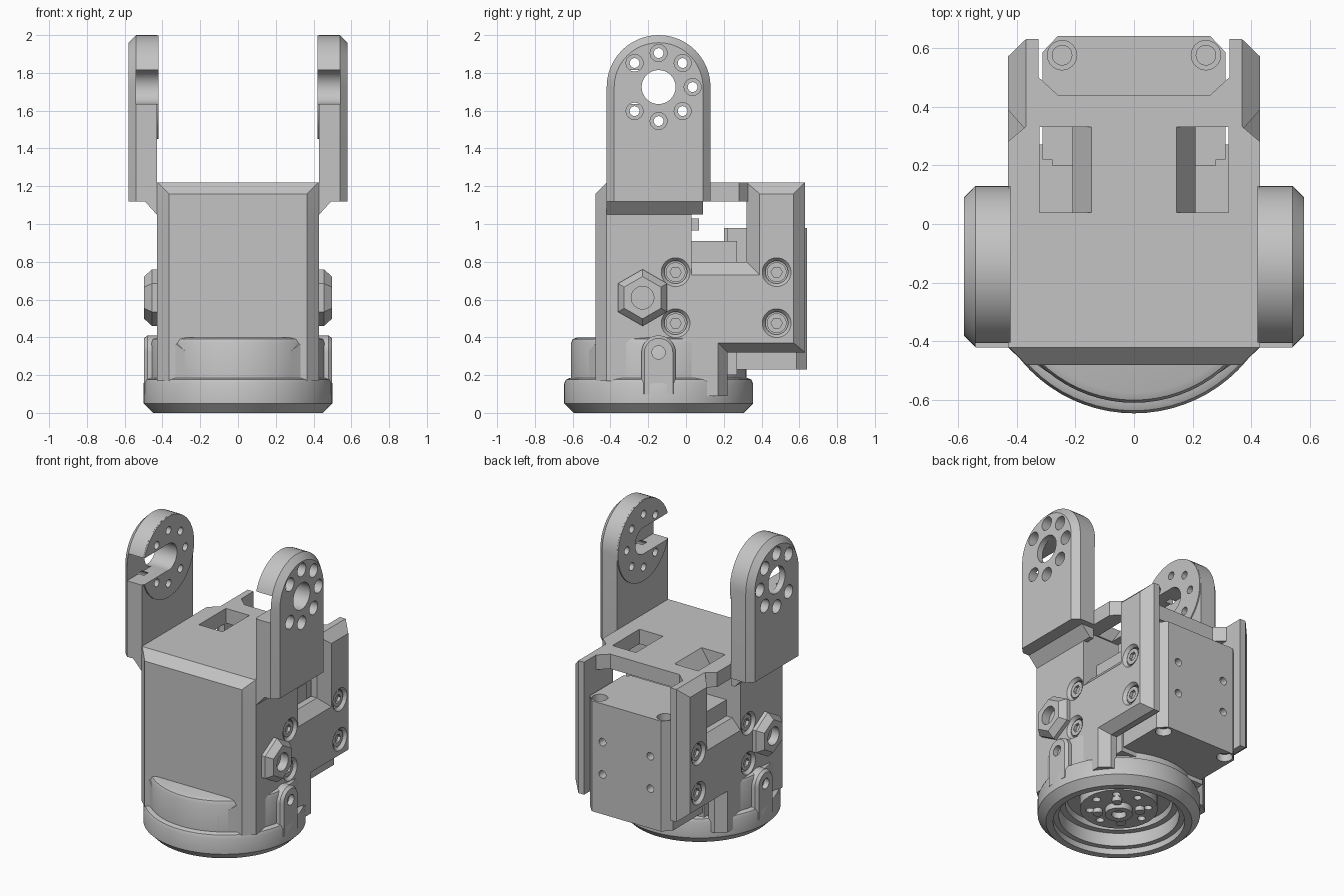
import bpy, bmesh, math
from mathutils import Vector

if "Cube" in bpy.data.objects:
    bpy.data.objects.remove(bpy.data.objects["Cube"])

grey = bpy.data.materials.new("plain grey")
grey.use_nodes = True
grey.diffuse_color = (0.55, 0.55, 0.55, 1)
grey.node_tree.nodes["Principled BSDF"].inputs["Base Color"].default_value = (0.55, 0.55, 0.55, 1)

AX_Y = -0.145      # depth of the main turning axis
PIVOT_Z = 1.725    # height of the fork pivot
parts = []


def finish(name, bm, keep=True):
    bmesh.ops.recalc_face_normals(bm, faces=bm.faces)
    mesh = bpy.data.meshes.new(name)
    bm.to_mesh(mesh)
    bm.free()
    mesh.materials.append(grey)
    obj = bpy.data.objects.new(name, mesh)
    bpy.context.collection.objects.link(obj)
    if keep:
        parts.append(obj)
    else:
        obj.hide_render = True
    return obj


def loft(name, axis, sections, side=1, keep=True):
    """Skin matching outlines placed along an axis; side=-1 flips x."""
    place = {"x": lambda p, a, b: (p * side, a, b),
             "y": lambda p, a, b: (a * side, p, b),
             "z": lambda p, a, b: (a * side, b, p)}[axis]
    bm = bmesh.new()
    rings = [[bm.verts.new(place(p, a, b)) for a, b in pts] for p, pts in sections]
    n = len(rings[0])
    for r0, r1 in zip(rings, rings[1:]):
        for i in range(n):
            j = (i + 1) % n
            bm.faces.new((r0[i], r0[j], r1[j], r1[i]))
    bm.faces.new(rings[0])
    bm.faces.new(rings[-1])
    return finish(name, bm, keep)


def prism(name, axis, lo, hi, pts, side=1, keep=True):
    return loft(name, axis, [(lo, pts), (hi, pts)], side, keep)


def box(name, x0, x1, y0, y1, z0, z1, side=1, keep=True):
    return prism(name, "z", z0, z1, [(x0, y0), (x1, y0), (x1, y1), (x0, y1)], side, keep)


def circle(a, b, r, n=32, start=0.0):
    turn = 2 * math.pi / n
    return [(a + r * math.cos(start + i * turn), b + r * math.sin(start + i * turn)) for i in range(n)]


def rod(name, axis, lo, hi, a, b, r, side=1, keep=True, n=32):
    return prism(name, axis, lo, hi, circle(a, b, r, n), side, keep)


def arch(half, bottom, centre, n=24):
    """Upright tab outline with a round top."""
    top = [(AX_Y + half * math.cos(math.pi * i / n), centre + half * math.sin(math.pi * i / n))
           for i in range(n + 1)]
    return [(AX_Y + half, bottom)] + top + [(AX_Y - half, bottom)]


def spin(name, profile, n=72):
    """Turn a radius and height profile about the main axis."""
    bm = bmesh.new()
    verts = [bm.verts.new((r, 0, z)) for r, z in profile]
    edges = [bm.edges.new(pair) for pair in zip(verts, verts[1:])]
    bmesh.ops.spin(bm, geom=verts + edges, cent=(0, 0, 0), axis=(0, 0, 1),
                   angle=2 * math.pi, steps=n, use_merge=True)
    bmesh.ops.remove_doubles(bm, verts=bm.verts, dist=0.0002)
    bmesh.ops.translate(bm, verts=bm.verts, vec=Vector((0, AX_Y, 0)))
    return finish(name, bm)


def cut(obj, cutters):
    bpy.context.view_layer.objects.active = obj
    for c in cutters:
        mod = obj.modifiers.new("cut", "BOOLEAN")
        mod.operation, mod.solver, mod.object = "DIFFERENCE", "EXACT", c
        bpy.ops.object.modifier_apply(modifier=mod.name)
        bpy.data.objects.remove(c)


def both(points):
    """Mirror the right half of a plan outline."""
    return points + [(-x, y) for x, y in reversed(points)]


# Round base with a stepped cavity underneath
spin("base_ring", [(0, .165), (.32, .165), (.33, .13), (.37, .13), (.37, .04), (.405, .04), (.405, 0),
                   (.45, 0), (.5, .05), (.5, .155), (.491, .176), (.47, .185), (0, .185)])
spin("base_collar", [(0, .17), (.464, .17), (.464, .37), (.455, .39), (.43, .4), (0, .4)])
horn = rod("output_horn", "z", .09, .17, 0, AX_Y, .24)
cut(horn, [rod("hole", "z", .05, .13, x, y, .025, keep=False, n=16)
           for x, y in circle(0, AX_Y, .18, 8)])
hub = rod("output_hub", "z", .05, .12, 0, AX_Y, .085)
cut(hub, [rod("hole", "z", .02, .09, 0, AX_Y, .045, keep=False)])
for px, py in circle(0, AX_Y, .13, 4, math.pi / 4):
    rod("horn_screw", "z", .06, .1, px, py, .03, n=16)

# Front housing with chamfered corners and a sloped top lip
plan = both([(.365, -.48), (.43, -.42), (.43, .03)])
lid = both([(.425, -.42), (.43, -.42), (.43, .03)])
housing = loft("front_housing", "z", [(.17, plan), (1.05, plan), (1.16, plan), (1.22, lid)])
loft("front_bump", "y", [(-.47, [(-.33, .17), (.33, .17), (.33, .365), (-.33, .365)]),
                         (-.48, [(-.33, .17), (.33, .17), (.33, .365), (-.33, .365)]),
                         (-.545, [(-.235, .17), (.235, .17), (.235, .295), (-.235, .295)])])
bpy.data.objects["front_bump"].name = "front_bump"

# Top bridge with two sloped windows
bridge = prism("top_bridge", "z", 1.12, 1.22,
               both([(.43, .02), (.43, .28), (.365, .335), (.325, .335), (.325, .5), (.26, .44)]))
for s in (-1, 1):
    cut(bridge, [prism("window", "y", .04, .33,
                       [(.132, 1.24), (.223, 1.1), (.322, 1.1), (.322, 1.24)], s, False)])

# Motor block at the back
mid = box("middle_block", -.325, .325, .02, .27, .2, .91)
box("middle_step", -.28, .28, .2, .28, .88, .98)
box("inner_tab", -.1, .1, .02, .07, .965, 1.03)
motor = prism("motor_block", "z", .23, .98, both([(.312, .22), (.312, .585), (.26, .64)]))
for x in (-.245, .245):
    cut(motor, [rod("bore", "z", .9, 1.1, x, .575, .05, keep=False),
                rod("bore", "z", .1, .31, x, .575, .05, keep=False)])
    for z0, z1 in ((.88, .94), (.27, .33)):
        screw = rod("block_screw", "z", z0, z1, x, .575, .035, n=24)
for x in (-.18, .18):
    cut(motor, [rod("bore", "y", .55, .7, x, z, .026, keep=False, n=20) for z in (.5, .72)])

# Side wall outlines: inner edge, and chamfered outer edge
wall_in = [(.03, .17), (.11, .17), (.11, .09), (.22, .09), (.22, .32), (.63, .32),
           (.63, 1.22), (.32, 1.22), (.32, .8), (.03, .8)]
wall_out = [(.03, .17), (.11, .17), (.11, .09), (.17, .09), (.17, .37), (.57, .37),
            (.57, 1.16), (.39, 1.16), (.39, .73), (.03, .73)]

for s, word in ((-1, "right"), (1, "left")):
    wall = loft(word + "_side_wall", "x", [(.325, wall_in), (.368, wall_in), (.43, wall_out)], s)

    # Sunken side screws
    for y, target in ((-.055, housing), (.48, wall)):
        for z in (.475, .745):
            cut(target, [loft("recess", "x", [(.385, circle(y, z, .06)), (.41, circle(y, z, .06)),
                                              (.431, circle(y, z, .077)), (.45, circle(y, z, .077))],
                              s, False)])
            head = rod(word + "_side_screw", "x", .375, .415, y, z, .052, s)
            cut(head, [rod("socket", "x", .395, .45, y, z, .03, s, False, 6)])

    # Hexagonal nut
    hexes = [circle(-.23, .61, r, 6, math.pi / 2) for r in (.15, .112)]
    nut = loft(word + "_nut", "x", [(.42, hexes[0]), (.455, hexes[0]), (.497, hexes[1])], s)
    cut(nut, [rod("bore", "x", .44, .6, -.23, .61, .06, s, False)])

    # Mounting lug on the base
    lug = loft(word + "_base_lug", "x", [(.4, arch(.09, .1, .32)), (.48, arch(.09, .1, .32)),
                                         (.498, arch(.075, .1, .32))], s)
    cut(lug, [rod("bore", "x", .45, .6, AX_Y, .32, .035, s, False)])

    # Fork arm with pivot hole, open slot and ring of screw holes
    full, slim = arch(.275, 1.12, PIVOT_Z), arch(.235, 1.12, PIVOT_Z)
    arm = loft(word + "_fork_arm", "x", [(.428, full), (.54, full), (.58, slim)], s)
    pad = rod(word + "_fork_pad", "x", .42, .43, AX_Y, PIVOT_Z, .274, s, n=48)
    prism(word + "_fork_gusset", "y", -.42, .09,
          [(.4, 1.05), (.43, 1.05), (.495, 1.122), (.4, 1.122)], s)
    for target in (arm, pad):
        cutters = [rod("pivot", "x", .3, .7, AX_Y, PIVOT_Z, .09, s, False),
                   box("slot", .3, .54, -.6, AX_Y, PIVOT_Z - .089, PIVOT_Z + .089, s, False)]
        for i, (y, z) in enumerate(circle(AX_Y, PIVOT_Z, .18, 8)):
            if i != 4:
                cutters.append(rod("hole", "x", .3, .7, y, z, .026, s, False, 20))
                if target is arm:
                    cutters.append(rod("counterbore", "x", .5, .7, y, z, .045, s, False, 24))
        cut(target, cutters)

# Smooth round faces, keep machined edges crisp
bpy.ops.object.select_all(action="DESELECT")
for obj in parts:
    obj.select_set(True)
bpy.context.view_layer.objects.active = parts[0]
bpy.ops.object.shade_smooth_by_angle(angle=math.radians(28))
